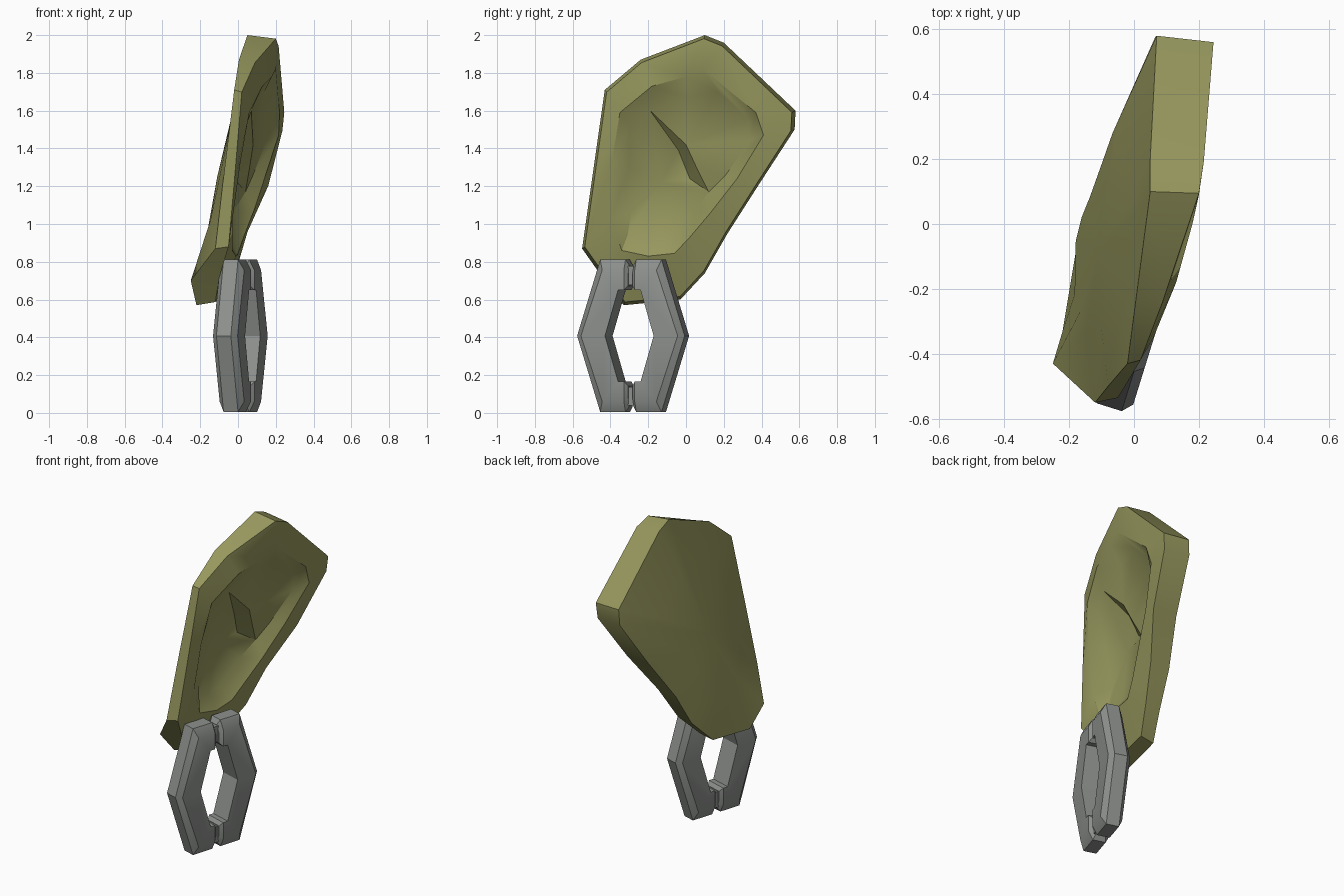
import bpy, bmesh, math
from mathutils import Matrix

if "Cube" in bpy.data.objects:
    bpy.data.objects.remove(bpy.data.objects["Cube"])


def material(name, rgb):
    m = bpy.data.materials.new(name)
    m.diffuse_color = (*rgb, 1)
    m.use_nodes = True
    m.node_tree.nodes["Principled BSDF"].inputs["Base Color"].default_value = m.diffuse_color
    return m


OLIVE = material("olive skin", (0.305, 0.31, 0.11))
GREY = material("grey metal", (0.265, 0.28, 0.265))


def finish(name, bm, mat, angle=30):
    bmesh.ops.recalc_face_normals(bm, faces=bm.faces[:])
    me = bpy.data.meshes.new(name)
    bm.to_mesh(me)
    bm.free()
    ob = bpy.data.objects.new(name, me)
    bpy.context.collection.objects.link(ob)
    me.materials.append(mat)
    bpy.ops.object.select_all(action='DESELECT')
    ob.select_set(True)
    bpy.context.view_layer.objects.active = ob
    bpy.ops.object.shade_smooth_by_angle(angle=math.radians(angle))
    return ob


def bridge(bm, a, b):
    n = len(a)
    for i in range(n):
        j = (i + 1) % n
        bm.faces.new((a[i], a[j], b[j], b[i]))


# Ear outline, clockwise from the top: y, z, front x, back x
OUTLINE = [
    (0.10, 2.00, .20, .05), (0.20, 1.96, .215, .05), (0.58, 1.60, .245, .07),
    (0.575, 1.50, .235, .065), (0.38, 1.20, .16, .0), (0.22, 0.95, .05, -.08),
    (0.10, 0.74, -.01, -.11), (-0.03, 0.60, -.08, -.17), (-0.33, 0.57, -.12, -.22),
    (-0.43, 0.70, -.10, -.25), (-0.55, 0.87, -.05, -.12), (-0.50, 1.22, -.02, -.08),
    (-0.43, 1.71, .02, -.02), (-0.24, 1.87, .09, .005)]
# Edge of the hollow: y, z, x
HOLLOW = [
    (0.0, 1.78, .18), (0.09, 1.82, .20), (0.37, 1.59, .22), (0.41, 1.47, .215),
    (0.27, 1.24, .14), (0.13, 1.06, .08), (0.02, 0.93, .03), (-0.06, 0.845, .0),
    (-0.20, 0.83, -.01), (-0.34, 0.86, -.03), (-0.40, 1.03, -.03),
    (-0.39, 1.34, .015), (-0.35, 1.59, .06), (-0.18, 1.73, .13)]
# Foot of the hollow's wall: y, z, x
FLOOR = [
    (0.0, 1.67, .10), (0.17, 1.70, .14), (0.33, 1.56, .16), (0.34, 1.44, .15),
    (0.21, 1.26, .08), (0.12, 1.17, .04), (0.05, 1.07, -.02), (-0.12, 0.93, -.06),
    (-0.20, 0.92, -.07), (-0.31, 0.94, -.07), (-0.29, 1.06, -.08),
    (-0.30, 1.30, -.04), (-0.30, 1.52, .02), (-0.19, 1.60, .07)]
CY, CZ = -0.08, 1.25

# Ear shell
bm = bmesh.new()
V = lambda y, z, x: bm.verts.new((x, y, z))
front = [V(CY + (y - CY) * .97, CZ + (z - CZ) * .975, xf) for y, z, xf, xb in OUTLINE]
back = [V(y, z, xb) for y, z, xf, xb in OUTLINE]
hollow = [V(*p) for p in HOLLOW]
floor = [V(*p) for p in FLOOR]
inner_back = []
for y, z, xf, xb in OUTLINE:
    y2, z2 = CY + (y - CY) * .55, CZ + (z - CZ) * .6
    inner_back.append(V(y2, z2, -.045 - .21 * (1.5 - z2)))
bridge(bm, front, back)
bridge(bm, front, hollow)
bridge(bm, hollow, floor)
bridge(bm, back, inner_back)
centre = V(CY, CZ, -.11)
for i in range(14):
    bm.faces.new((inner_back[i], inner_back[(i + 1) % 14], centre))

# Raised fold crossing the hollow, with a step down to the bowl
top1, top2 = V(0.0, 1.42, .08), V(0.06, 1.29, .06)
low1, low2 = V(-0.04, 1.39, .0), V(0.02, 1.24, -.02)
f = floor
for face in ((f[13], f[0], top1), (f[0], f[1], top1), (f[1], f[2], top1),
             (f[2], f[3], top1), (f[3], f[4], top2, top1), (f[4], f[5], top2),
             (f[13], top1, low1), (top1, top2, low2, low1), (top2, f[5], low2)):
    bm.faces.new(face)
bowl = V(-0.13, 1.22, -.065)
loop = [f[13], low1, low2] + f[5:13]
for i in range(len(loop)):
    bm.faces.new((loop[i], loop[(i + 1) % len(loop)], bowl))
finish("ear", bm, OLIVE, 35)

# Earring: two mirrored half hexagons joined by small pins
PLACE = Matrix.Translation((0.0125, -0.28, 0.408)) @ Matrix.Rotation(math.radians(-17.3), 4, 'Z')
T, TM = .068, .04   # half thickness at the flat face and at the outer edge


def half_ring(name, side):
    bm = bmesh.new()
    rows = []
    # Each station: inner u, v; face edge u, v; outer edge u, v
    corners = [(.012, .265, .012, .325, .012, .375),
               (.03, .243, .03, .348, .03, .403),
               (.062, .243, .15, .348, .17, .403),
               (.135, 0, .268, 0, .298, 0)]
    path = corners + [(a, -b, c, -d, e, -g) for a, b, c, d, e, g in reversed(corners[:3])]
    for k, (iu, iv, fu, fv, ou, ov) in enumerate(path):
        t = .75 if k in (0, len(path) - 1) else 1
        pts = [(T, iu, iv), (T, fu, fv), (TM, ou, ov),
               (-TM, ou, ov), (-T, fu, fv), (-T, iu, iv)]
        rows.append([bm.verts.new((x * t, side * u, v)) for x, u, v in pts])
    for a, b in zip(rows, rows[1:]):
        bridge(bm, a, b)
    bm.faces.new(rows[0])
    bm.faces.new(rows[-1])
    bm.transform(PLACE)
    finish(name, bm, GREY, 32)


half_ring("earring_front_half", -1)
half_ring("earring_back_half", 1)

for name, s in (("earring_top_pin", 1), ("earring_bottom_pin", -1)):
    bm = bmesh.new()
    bmesh.ops.create_cube(bm, size=1)
    bm.transform(PLACE @ Matrix.Translation((0, 0, s * .32)) @ Matrix.Diagonal((.08, .03, .1, 1)))
    finish(name, bm, GREY)
